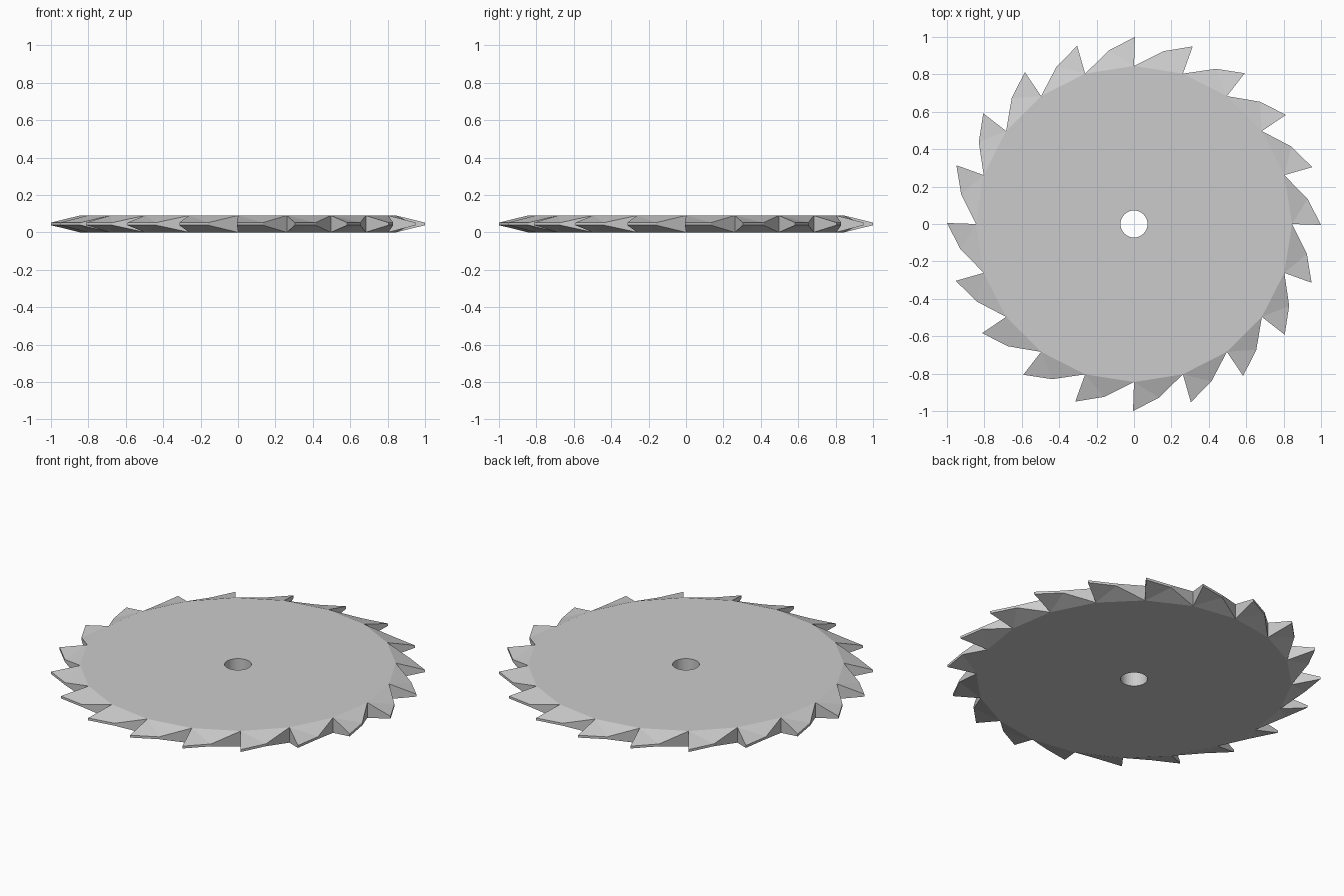
import bpy, bmesh
from math import cos, sin, radians, pi

if "Cube" in bpy.data.objects:
    bpy.data.objects.remove(bpy.data.objects["Cube"])

TEETH = 20
STEP = 2 * pi / TEETH
THICK = 0.09
EDGE = 0.007          # half thickness of the cutting edge
R_ROOT, R_TIP, R_BACK, R_HOLE = 0.845, 1.0, 0.938, 0.072

bm = bmesh.new()


def pair(r, a, z_low, z_high):
    """Lower and upper vertex at one polar position."""
    return [bm.verts.new((r * cos(a), r * sin(a), z)) for z in (z_low, z_high)]


mid = THICK / 2
root, tip, back, hole = [], [], [], []
for i in range(TEETH):
    a = i * STEP
    root.append(pair(R_ROOT, a, 0, THICK))
    tip.append(pair(R_TIP, a - radians(0.3), mid - EDGE, mid + EDGE))
    back.append(pair(R_BACK, a + radians(8.2), mid - EDGE, mid + EDGE))
    hole += [pair(R_HOLE, a, 0, THICK), pair(R_HOLE, a + STEP / 2, 0, THICK)]

for i in range(TEETH):
    j = (i + 1) % TEETH
    h = [hole[2 * i], hole[2 * i + 1], hole[(2 * i + 2) % len(hole)]]
    for s in (0, 1):
        # flat disc sector and bevelled tooth flanks
        bm.faces.new([root[i][s], root[j][s], h[2][s], h[1][s], h[0][s]])
        bm.faces.new([root[i][s], tip[i][s], back[i][s]])
        bm.faces.new([root[i][s], back[i][s], root[j][s]])
    # tooth face, back edges and arbor hole wall
    outline = [root[i], tip[i], back[i], root[j]]
    for p, q in list(zip(outline, outline[1:])) + list(zip(h, h[1:])):
        bm.faces.new([p[0], q[0], q[1], p[1]])

bmesh.ops.recalc_face_normals(bm, faces=bm.faces)
mesh = bpy.data.meshes.new("saw_blade")
bm.to_mesh(mesh)
bm.free()
blade = bpy.data.objects.new("saw_blade", mesh)
bpy.context.collection.objects.link(blade)
